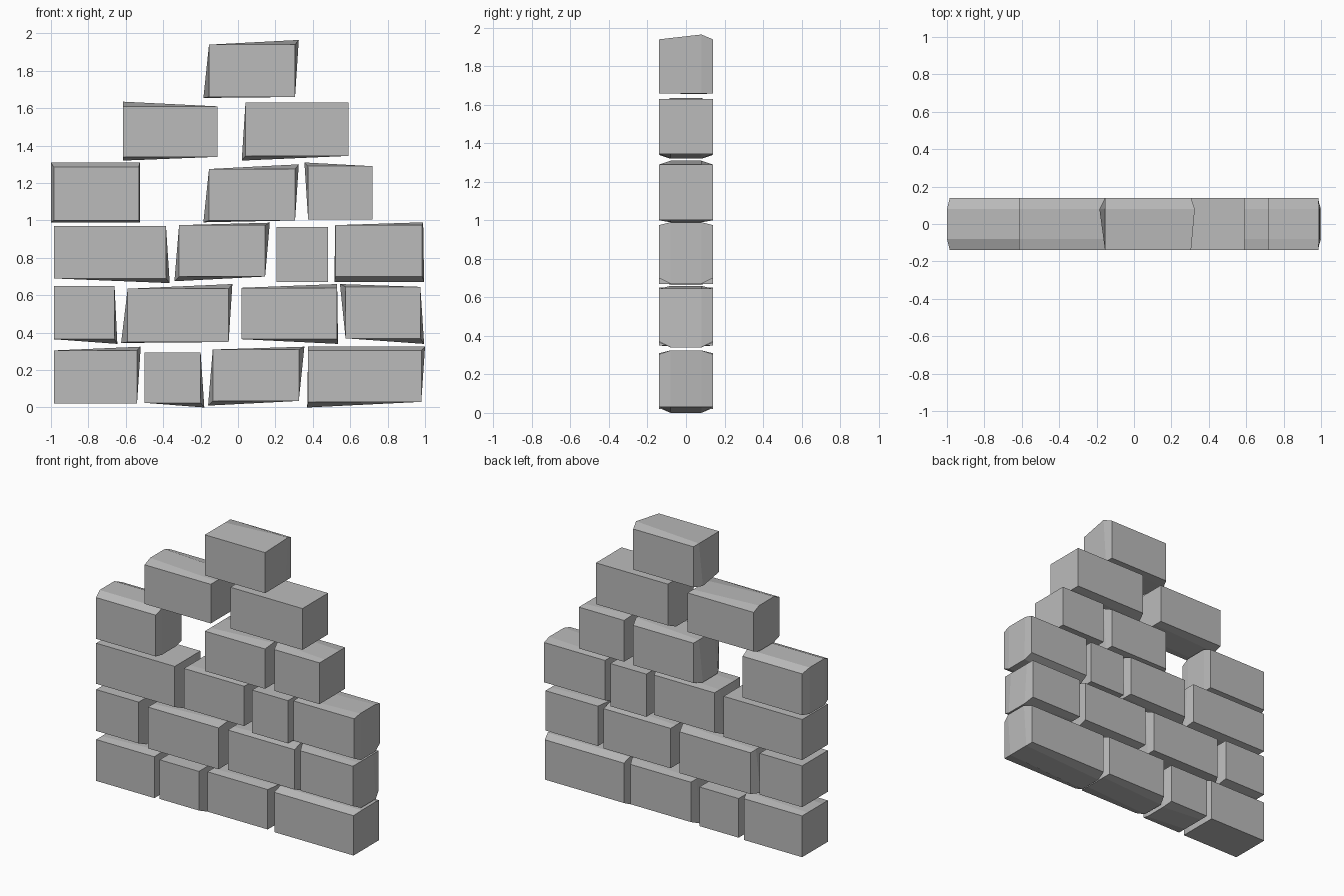
import bpy, bmesh

DEPTH = 0.14   # half thickness of the wall
SHOULDER = 0.08  # where the worn corners bulge out

stone = bpy.data.materials.new("grey stone")
stone.diffuse_color = (0.5, 0.5, 0.5, 1)

# Each brick: face rectangle (x0, x1, z0, z1) and its bulging corners
rows = [
    [((-0.985, -0.54, 0.02, 0.305), dict(tr=(-0.52, 0.325))),
     ((-0.50, -0.20, 0.025, 0.295), dict(br=(-0.18, 0.0))),
     ((-0.135, 0.325, 0.035, 0.31), dict(bl=(-0.16, 0.01), tr=(0.355, 0.325))),
     ((0.375, 0.98, 0.03, 0.305), dict(bl=(0.37, 0.0), tr=(1.0, 0.325), tl=(0.375, 0.325)))],
    [((-0.985, -0.66, 0.365, 0.65), dict(br=(-0.645, 0.34))),
     ((-0.59, -0.05, 0.35, 0.635), dict(bl=(-0.625, 0.345), tr=(-0.03, 0.66))),
     ((0.02, 0.53, 0.365, 0.64), dict(br=(0.535, 0.34), tr=(0.53, 0.66))),
     ((0.575, 0.975, 0.37, 0.645), dict(tl=(0.545, 0.66), br=(0.995, 0.34)))],
    [((-0.985, -0.385, 0.69, 0.97), dict(br=(-0.365, 0.665))),
     ((-0.315, 0.145, 0.70, 0.975), dict(bl=(-0.34, 0.675), tr=(0.17, 0.988))),
     ((0.205, 0.48, 0.67, 0.965), {}),
     ((0.52, 0.985, 0.70, 0.975), dict(bl=(0.515, 0.67), br=(0.995, 0.67), tr=(0.99, 0.99)))],
    [((-0.985, -0.53, 1.0, 1.285), dict(bl=(-1, 0.99), br=(-0.525, 0.99),
                                         tr=(-0.525, 1.31), tl=(-1, 1.31))),
     ((-0.155, 0.305, 1.0, 1.275), dict(bl=(-0.185, 0.99), tr=(0.325, 1.30))),
     ((0.375, 0.72, 1.005, 1.29), dict(tl=(0.355, 1.31)))],
    [((-0.615, -0.11, 1.34, 1.61), dict(bl=(-0.615, 1.32), tl=(-0.615, 1.635))),
     ((0.04, 0.59, 1.345, 1.63), dict(bl=(0.02, 1.32)))],
    [((-0.155, 0.305, 1.66, 1.94), dict(bl=(-0.185, 1.655), tr=(0.325, 1.965)))],
]


def brick(name, rect, bulges, ring_ys):
    """Loft the plain face rectangle through bulged middle rings."""
    x0, x1, z0, z1 = rect
    plain = dict(bl=(x0, z0), br=(x1, z0), tr=(x1, z1), tl=(x0, z1))
    worn = {**plain, **bulges}
    sections = [(-DEPTH, plain)] + [(y, worn) for y in ring_ys] + [(DEPTH, plain)]
    bm = bmesh.new()
    rings = [[bm.verts.new((s[c][0], y, s[c][1])) for c in ("bl", "br", "tr", "tl")]
             for y, s in sections]
    for a, b in zip(rings, rings[1:]):
        for i in range(4):
            j = (i + 1) % 4
            bm.faces.new((a[i], b[i], b[j], a[j]))
    bm.faces.new(rings[0])
    bm.faces.new(rings[-1][::-1])
    bmesh.ops.recalc_face_normals(bm, faces=bm.faces)
    mesh = bpy.data.meshes.new(name)
    bm.to_mesh(mesh)
    bm.free()
    mesh.materials.append(stone)
    bpy.context.collection.objects.link(bpy.data.objects.new(name, mesh))


# Courses of bricks; the top brick only bulges towards the back
for r, row in enumerate(rows):
    ys = (SHOULDER,) if r == len(rows) - 1 else (-SHOULDER, SHOULDER)
    for i, (rect, bulges) in enumerate(row):
        brick(f"brick_row{r + 1}_{i + 1}", rect, bulges, ys)
